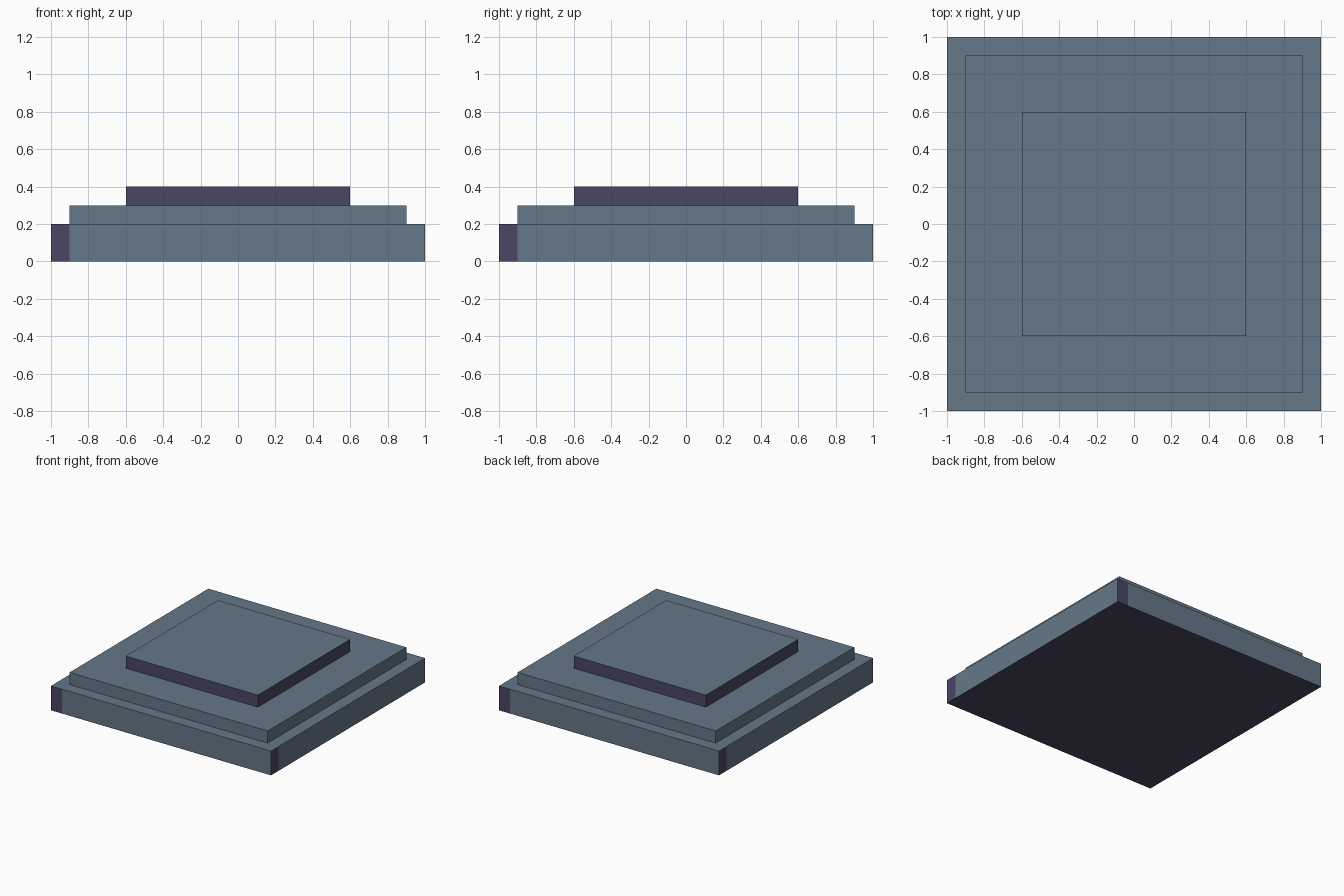
import bpy, bmesh
from mathutils import Vector

if "Cube" in bpy.data.objects:
    bpy.data.objects.remove(bpy.data.objects["Cube"])


def material(name, rgb):
    m = bpy.data.materials.new(name)
    m.diffuse_color = (*rgb, 1.0)
    m.use_nodes = True
    m.node_tree.nodes["Principled BSDF"].inputs["Base Color"].default_value = m.diffuse_color
    return m


SLATE = material("slate_blue", (0.133, 0.188, 0.248))
PURPLE = material("dark_purple", (0.068, 0.062, 0.127))


def slab(name, half, z0, z1, rule, cuts=()):
    """Square slab; rule(face) gives the material index (0 slate, 1 purple)."""
    bm = bmesh.new()
    bmesh.ops.create_cube(bm, size=1)
    for v in bm.verts:
        v.co = Vector((v.co.x * 2 * half, v.co.y * 2 * half,
                       z1 if v.co.z > 0 else z0))
    for c in cuts:
        for axis in (Vector((1, 0, 0)), Vector((0, 1, 0))):
            bmesh.ops.bisect_plane(bm, geom=bm.verts[:] + bm.edges[:] + bm.faces[:],
                                   plane_co=axis * c, plane_no=axis)
    bm.normal_update()
    for f in bm.faces:
        f.material_index = rule(f)
    mesh = bpy.data.meshes.new(name)
    bm.to_mesh(mesh)
    bm.free()
    mesh.materials.append(SLATE)
    mesh.materials.append(PURPLE)
    obj = bpy.data.objects.new(name, mesh)
    bpy.context.collection.objects.link(obj)
    return obj


def base_rule(f):
    n = f.normal
    if abs(n.z) > 0.5:
        return 1 if n.z < 0 else 0          # dark underside, slate top
    left = Vector((n.y, -n.x, 0))           # left end of each side, seen from outside
    return 1 if f.calc_center_median().dot(left) > 0.9 else 0


# Wide base with a dark strip at the left end of every side
slab("base_slab", 1.0, 0.0, 0.2, base_rule, cuts=(-0.9, 0.9))
# Plain middle step
slab("middle_step", 0.9, 0.2, 0.3, lambda f: 0)
# Top plate: slate top, dark sides
slab("top_plate", 0.6, 0.3, 0.4, lambda f: 0 if f.normal.z > 0.5 else 1)
